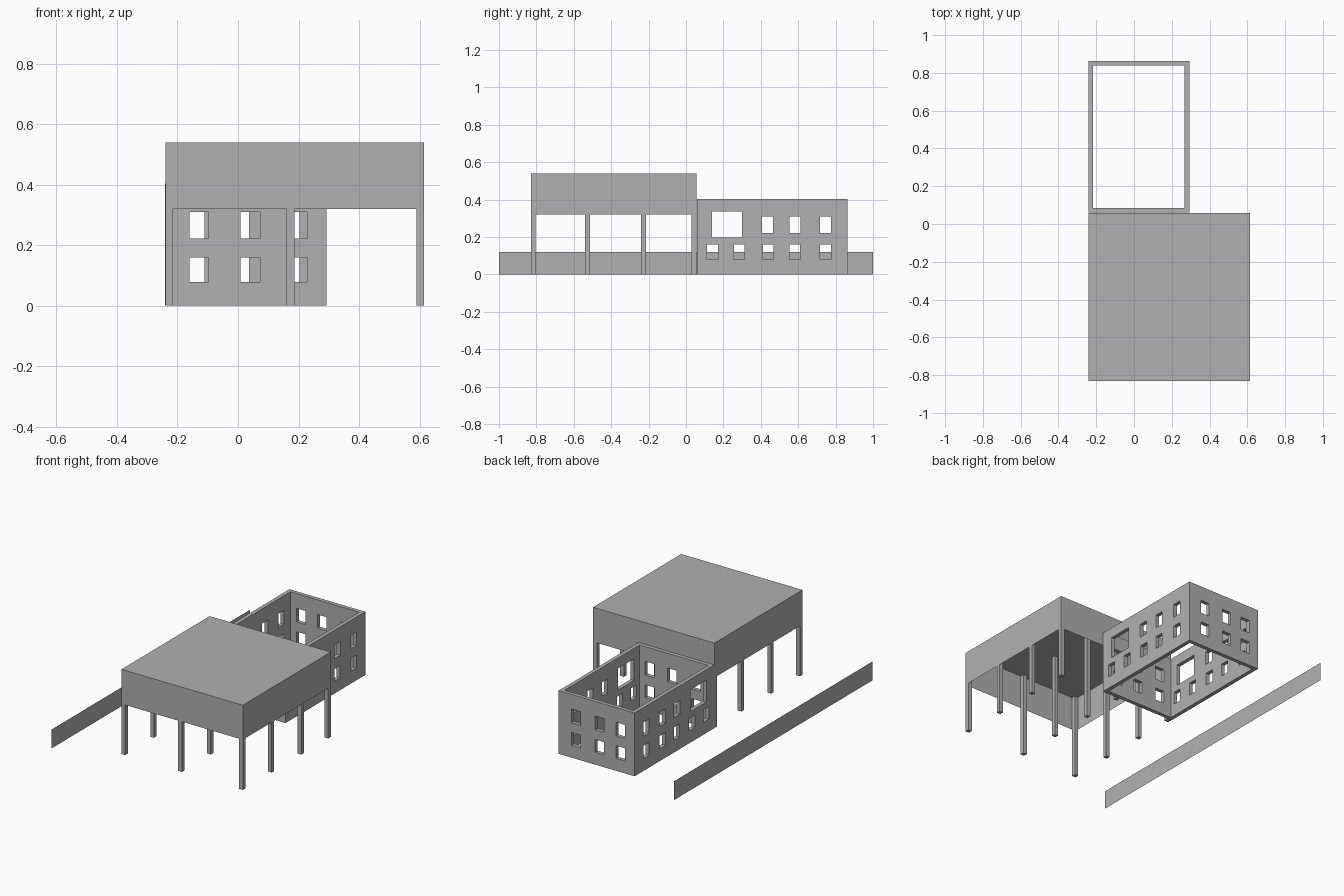
import bpy
import bmesh
from mathutils import Matrix, Vector

cube = bpy.data.objects.get("Cube")
if cube:
    bpy.data.objects.remove(cube, do_unlink=True)

# Single plain material
GREY = (0.44, 0.44, 0.44, 1.0)
grey = bpy.data.materials.new("plain grey")
grey.use_nodes = True
grey.diffuse_color = GREY
grey.node_tree.nodes["Principled BSDF"].inputs["Base Color"].default_value = GREY


def add_box(bm, x, y, z):
    """Add a box given (low, high) ranges on each axis."""
    lo, hi = Vector((x[0], y[0], z[0])), Vector((x[1], y[1], z[1]))
    matrix = Matrix.Translation((lo + hi) / 2) @ Matrix.Diagonal((*(hi - lo), 1))
    return bmesh.ops.create_cube(bm, size=1, matrix=matrix)["verts"]


def make_object(name, bm):
    mesh = bpy.data.meshes.new(name)
    bm.to_mesh(mesh)
    bm.free()
    mesh.materials.append(grey)
    obj = bpy.data.objects.new(name, mesh)
    bpy.context.collection.objects.link(obj)
    return obj


# Hollow canopy: thin shell open underneath
CANOPY_X, CANOPY_Y, CANOPY_Z = (-0.24, 0.615), (-0.83, 0.057), (0.32, 0.54)
bm = bmesh.new()
add_box(bm, CANOPY_X, CANOPY_Y, CANOPY_Z)
bm.normal_update()
underside = [f for f in bm.faces if f.normal.z < -0.5]
bmesh.ops.delete(bm, geom=underside, context="FACES_ONLY")
make_object("canopy", bm)

# Square posts reaching the canopy ceiling
POST = 0.026
for row, y in enumerate((-0.83, -0.54, -0.241, 0.03)):
    for column, x in enumerate((-0.24, 0.16, 0.589)):
        bm = bmesh.new()
        add_box(bm, (x, x + POST), (y, y + POST), (0, 0.539))
        make_object(f"post_{row + 1}_{column + 1}", bm)

# Roofless building: four walls with no floor
WALL = 0.025
X, Y, HEIGHT = (-0.242, 0.293), (0.06, 0.863), 0.403
bm = bmesh.new()
add_box(bm, X, Y, (0, HEIGHT))
building = make_object("building_walls", bm)

# Cutters: room interior first, then the window openings
UPPER, LOWER, LARGE = (0.222, 0.309), (0.079, 0.16), (0.198, 0.336)


def cut(add_cutters):
    bm = bmesh.new()
    add_cutters(bm)
    cutter = make_object("cutter", bm)
    cutter.hide_render = True
    modifier = building.modifiers.new("openings", "BOOLEAN")
    modifier.operation = "DIFFERENCE"
    modifier.solver = "EXACT"
    modifier.object = cutter
    bpy.context.view_layer.objects.active = building
    bpy.ops.object.modifier_apply(modifier=modifier.name)
    bpy.data.objects.remove(cutter, do_unlink=True)


def room(bm):
    add_box(bm, (X[0] + WALL, X[1] - WALL), (Y[0] + WALL, Y[1] - WALL), (-1, 1))


def side_windows(bm):
    through = (X[0] - 0.1, X[1] + 0.1)
    add_box(bm, through, (0.14, 0.30), LARGE)
    for y in (0.407, 0.553, 0.717):
        add_box(bm, through, (y, y + 0.058), UPPER)
    for y in (0.113, 0.257, 0.411, 0.553, 0.717):
        add_box(bm, through, (y, y + 0.057), LOWER)


def end_windows(bm):
    for wall_y, starts in ((Y[0], (-0.161, 0.008, 0.164)),
                           (Y[1], (-0.175, -0.028, 0.14))):
        for x in starts:
            for z in (UPPER, LOWER):
                add_box(bm, (x, x + 0.064), (wall_y - 0.05, wall_y + 0.05), z)


for openings in (room, side_windows, end_windows):
    cut(openings)

# Long boundary fence as a single thin sheet
bm = bmesh.new()
corners = [(-0.615, y, z) for y, z in ((-1, 0), (-1, 0.12), (1, 0.12), (1, 0))]
bm.faces.new([bm.verts.new(c) for c in corners])
make_object("boundary_fence", bm)
